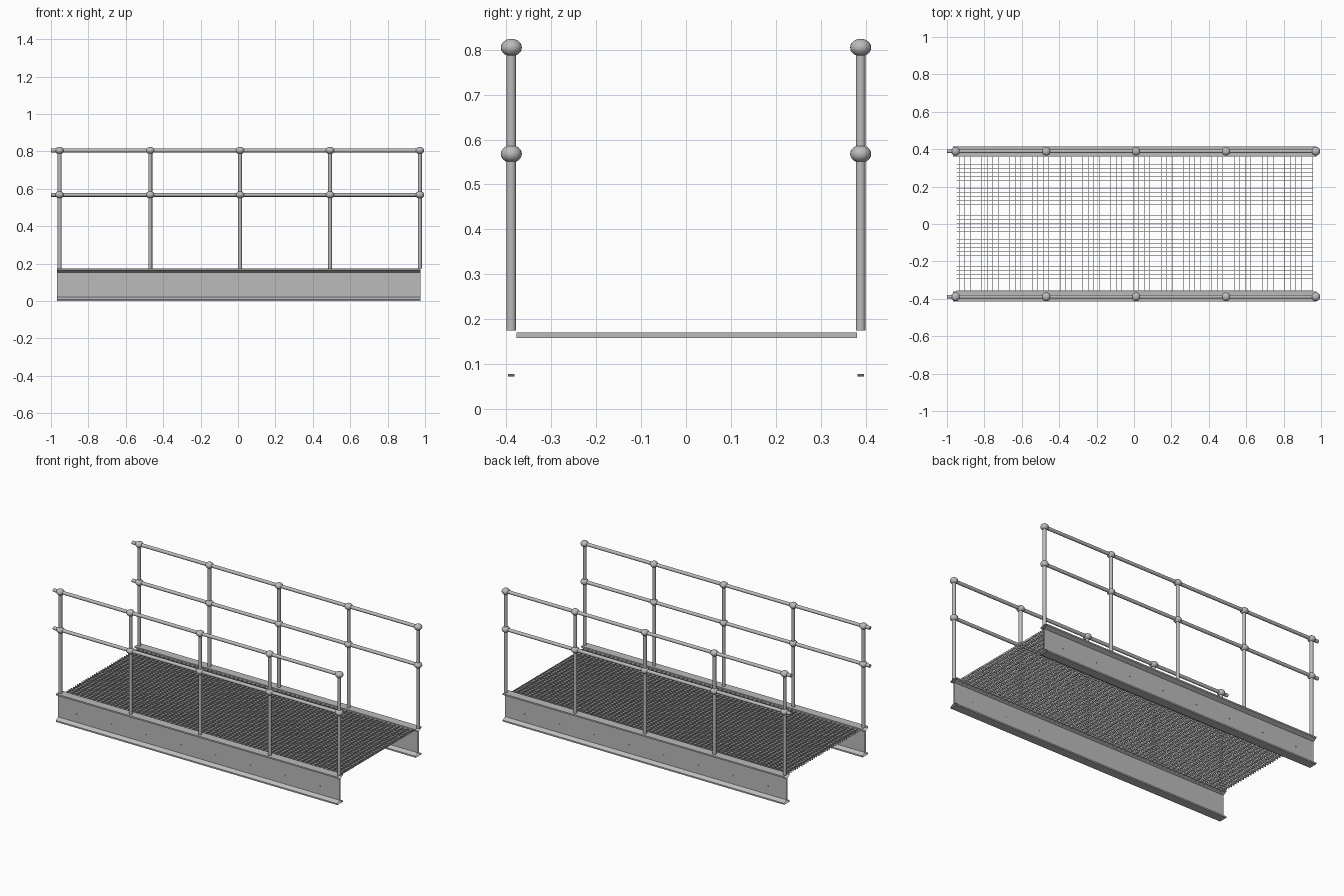
import bpy, bmesh
from math import pi
from mathutils import Matrix, Vector

cube = bpy.data.objects.get("Cube")
if cube:
    bpy.data.objects.remove(cube, do_unlink=True)

steel = bpy.data.materials.new("galvanised grey")
steel.use_nodes = True
GREY = (0.5, 0.5, 0.5, 1)
steel.diffuse_color = GREY
steel.node_tree.nodes["Principled BSDF"].inputs["Base Color"].default_value = GREY

SIDE_Y = 0.389
POST_X = [-0.954, -0.469, 0.011, 0.492, 0.972]
RAIL_Z = {"mid": 0.568, "top": 0.805}
DECK_TOP = 0.175


def finish(name, bm, smooth=False):
    """Turn a bmesh into a named, coloured object."""
    bmesh.ops.recalc_face_normals(bm, faces=bm.faces)
    mesh = bpy.data.meshes.new(name)
    bm.to_mesh(mesh)
    bm.free()
    mesh.materials.append(steel)
    obj = bpy.data.objects.new(name, mesh)
    bpy.context.collection.objects.link(obj)
    if smooth:
        bpy.ops.object.select_all(action='DESELECT')
        obj.select_set(True)
        bpy.context.view_layer.objects.active = obj
        bpy.ops.object.shade_smooth_by_angle(angle=pi / 5)
    return obj


def tube(bm, start, end, radius, sides=16):
    """Add a straight round bar between two points."""
    start, end = Vector(start), Vector(end)
    axis = end - start
    turn = axis.to_track_quat('Z', 'Y').to_matrix().to_4x4()
    bmesh.ops.create_cone(bm, cap_ends=True, segments=sides, radius1=radius,
                          radius2=radius, depth=axis.length,
                          matrix=Matrix.Translation((start + end) / 2) @ turn)


def box(bm, low, high):
    """Add a box between two corners."""
    low, high = Vector(low), Vector(high)
    bmesh.ops.create_cube(bm, size=1, matrix=Matrix.Translation((low + high) / 2)
                          @ Matrix.Diagonal((*(high - low), 1)))


def beam(name, y):
    """Open-ended I-section with tapered flanges."""
    half, web, lip, root = 0.027, 0.004, 0.009, 0.022
    quarter = [(half, 0), (half, lip), (web, root)]
    right = quarter + [(a, DECK_TOP - z) for a, z in reversed(quarter)]
    outline = right + [(-a, z) for a, z in reversed(right)]
    bm = bmesh.new()
    rings = [[bm.verts.new((x, y + a, z)) for a, z in outline] for x in (-0.968, 0.976)]
    for i in range(len(outline)):
        j = (i + 1) % len(outline)
        bm.faces.new((rings[0][i], rings[0][j], rings[1][j], rings[1][i]))
    finish(name, bm)


for side, sign in (("front", -1), ("back", 1)):
    y = sign * SIDE_Y
    beam(side + "_beam", y - sign * 0.002)

    # Upright posts
    bm = bmesh.new()
    for x in POST_X:
        tube(bm, (x, y, DECK_TOP), (x, y, RAIL_Z["top"]), 0.0108)
    finish(side + "_posts", bm, True)

    # Handrails with a ball fitting at each post
    for level, z in RAIL_Z.items():
        bm = bmesh.new()
        tube(bm, (-1, y, z), (0.976, y, z), 0.0105)
        finish(f"{side}_{level}_rail", bm, True)
        bm = bmesh.new()
        for x in POST_X:
            bmesh.ops.create_uvsphere(bm, u_segments=20, v_segments=12, radius=1,
                                      matrix=Matrix.Translation((x, y, z))
                                      @ Matrix.Diagonal((0.0235, 0.0235, 0.0195, 1)))
        finish(f"{side}_{level}_ball_fittings", bm, True)

    # Small pins through the web
    bm = bmesh.new()
    for i in range(8):
        x = -0.84 + i * 0.24
        tube(bm, (x, y - 0.007, 0.075), (x, y + 0.007, 0.075), 0.0025, 8)
    finish(side + "_web_pins", bm)

# Deck grating: long bearing bars and cross bars
LOW, HIGH, THIN = 0.158, 0.17, 0.001
bm = bmesh.new()
BARS = 37
for i in range(BARS):
    y = -0.376 + i * 0.755 / (BARS - 1)
    box(bm, (-0.95, y - THIN, LOW), (0.958, y + THIN, HIGH))
finish("grating_long_bars", bm)

bm = bmesh.new()
CROSS = 64
for i in range(CROSS):
    x = -0.935 + i * 1.89 / (CROSS - 1)
    box(bm, (x - THIN, -0.378, LOW), (x + THIN, 0.381, HIGH))
finish("grating_cross_bars", bm)
